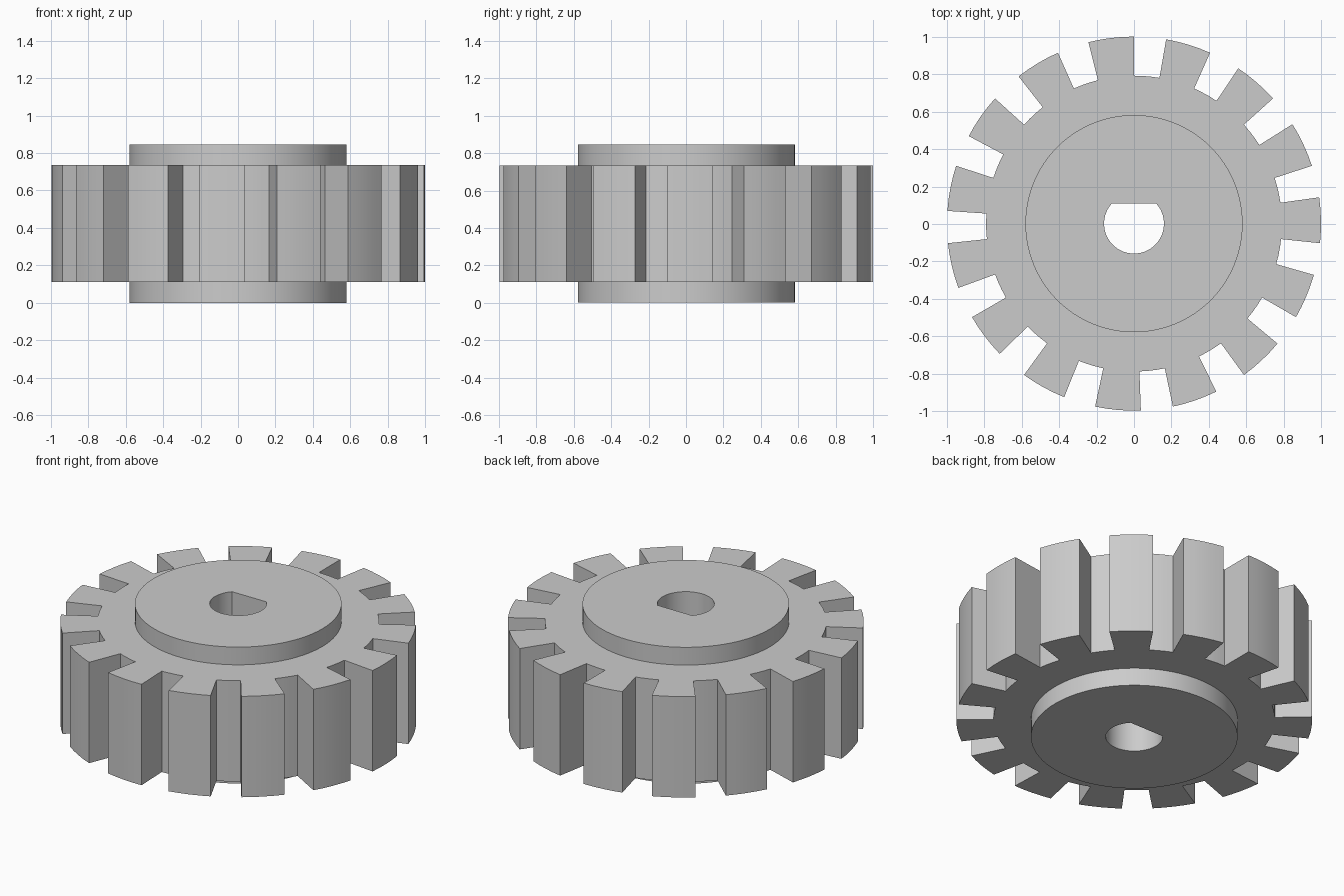
import bpy, bmesh, math

if "Cube" in bpy.data.objects:
    bpy.data.objects.remove(bpy.data.objects["Cube"])

TEETH = 15
PITCH = 360 / TEETH
TOOTH = 14.1            # angular width of one tooth
START = 18              # angle where the first tooth begins
CY = 0.002              # axis offset that keeps the outline centred


def arc(radius, a0, a1, steps):
    return [(radius * math.cos(math.radians(a0 + (a1 - a0) * i / steps)),
             CY + radius * math.sin(math.radians(a0 + (a1 - a0) * i / steps)))
            for i in range(steps + 1)]


def prism(name, outline, z0, z1):
    bm = bmesh.new()
    face = bm.faces.new([bm.verts.new((x, y, z0)) for x, y in outline])
    moved = bmesh.ops.extrude_face_region(bm, geom=[face])["geom"]
    bmesh.ops.translate(bm, vec=(0, 0, z1 - z0),
                        verts=[v for v in moved if isinstance(v, bmesh.types.BMVert)])
    bmesh.ops.recalc_face_normals(bm, faces=bm.faces)
    mesh = bpy.data.meshes.new(name)
    bm.to_mesh(mesh)
    bm.free()
    obj = bpy.data.objects.new(name, mesh)
    bpy.context.collection.objects.link(obj)
    return obj


def combine(target, other, operation):
    mod = target.modifiers.new(operation.lower(), "BOOLEAN")
    mod.operation = operation
    mod.solver = "EXACT"
    mod.object = other
    bpy.context.view_layer.objects.active = target
    bpy.ops.object.modifier_apply(modifier=mod.name)
    bpy.data.objects.remove(other)


# Toothed wheel: radial-sided teeth with arc tips and arc roots
outline = []
for i in range(TEETH):
    a = START + i * PITCH
    outline += arc(0.999, a, a + TOOTH, 4)
    outline += arc(0.79, a + TOOTH, a + PITCH, 3)
gear = prism("gear_wheel", outline, 0.11, 0.735)

# Hub standing proud on both faces
hub = prism("hub", arc(0.58, 0, 360, 96)[:-1], 0, 0.845)
combine(gear, hub, "UNION")

# D-shaped shaft hole, flat side towards the back
flat = math.degrees(math.asin(0.108 / 0.16))
bore = prism("shaft_hole", arc(0.16, 180 - flat, 360 + flat, 40), -0.1, 1.0)
bore.hide_render = True
combine(gear, bore, "DIFFERENCE")

# Single grey finish
grey = bpy.data.materials.new("grey")
grey.diffuse_color = (0.6, 0.6, 0.6, 1)
grey.use_nodes = True
grey.node_tree.nodes["Principled BSDF"].inputs["Base Color"].default_value = grey.diffuse_color
gear.data.materials.clear()
gear.data.materials.append(grey)
for p in gear.data.polygons:
    p.material_index = 0

bpy.ops.object.select_all(action="DESELECT")
gear.select_set(True)
bpy.context.view_layer.objects.active = gear
bpy.ops.object.shade_smooth_by_angle(angle=math.radians(30))
